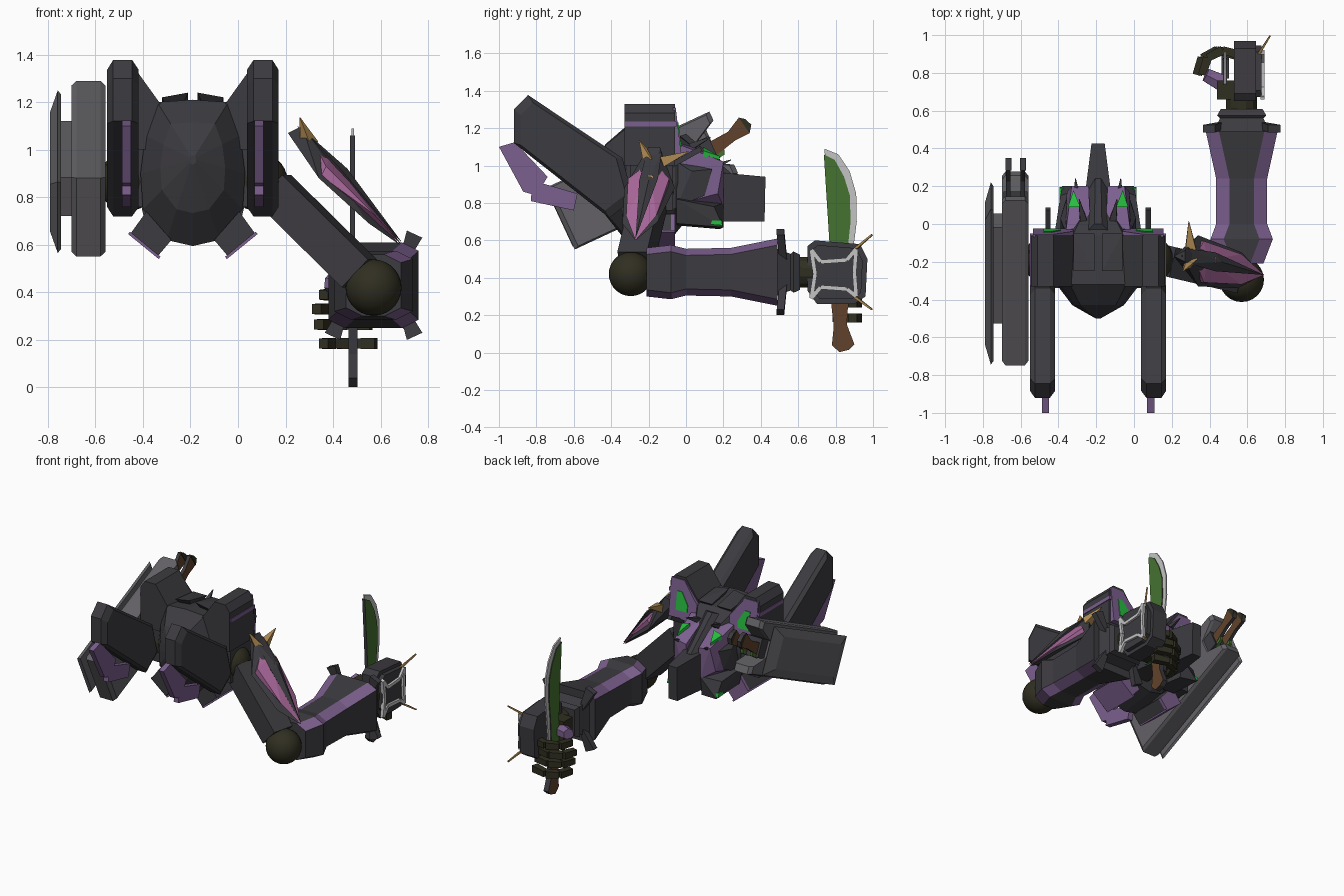
import bpy, bmesh, math
from mathutils import Vector

if "Cube" in bpy.data.objects:
    bpy.data.objects.remove(bpy.data.objects["Cube"])
CX = -0.19  # mirror plane of the torso


def material(name, r, g, b):
    m = bpy.data.materials.new(name)
    m.use_nodes = True
    m.diffuse_color = (r, g, b, 1)
    m.node_tree.nodes["Principled BSDF"].inputs["Base Color"].default_value = (r, g, b, 1)
    return m


DARK = material("charcoal", .045, .043, .05)
PURPLE = material("purple", .2, .115, .27)
PINK = material("mauve pink", .40, .14, .33)
GREY = material("shield grey", .125, .12, .132)
OLIVE = material("dark olive", .03, .028, .015)
BROWN = material("grip brown", .12, .055, .025)
TAN = material("horn tan", .45, .27, .09)
GREEN = material("bright green", .02, .5, .05)
BLADE = material("blade green", .06, .17, .03)
WHITE = material("pale edge", .55, .55, .55)


def finish(name, bm, *mats):
    bmesh.ops.recalc_face_normals(bm, faces=bm.faces)
    me = bpy.data.meshes.new(name)
    bm.to_mesh(me)
    bm.free()
    ob = bpy.data.objects.new(name, me)
    bpy.context.collection.objects.link(ob)
    for m in mats:
        me.materials.append(m)
    return ob


def hull(name, pts, mat):
    bm = bmesh.new()
    bmesh.ops.convex_hull(bm, input=[bm.verts.new(p) for p in pts])
    bmesh.ops.delete(bm, geom=[v for v in bm.verts if not v.link_faces], context="VERTS")
    bmesh.ops.dissolve_limit(bm, angle_limit=.02, verts=bm.verts, edges=bm.edges)
    return finish(name, bm, mat)


def box(name, lo, hi, mat):
    return hull(name, [(x, y, z) for x in (lo[0], hi[0]) for y in (lo[1], hi[1])
                       for z in (lo[2], hi[2])], mat)


def loft(name, rings, *mats, rim=0):
    bm = bmesh.new()
    loops = [[bm.verts.new(p) for p in r] for r in rings]
    for a, b in zip(loops, loops[1:]):
        for i in range(len(a)):
            j = (i + 1) % len(a)
            bm.faces.new((a[i], a[j], b[j], b[i])).material_index = rim
    bm.faces.new(loops[0])
    bm.faces.new(loops[-1])
    return finish(name, bm, *mats)


def prism(name, poly, lo, hi, mat, axis=0, rim=None):
    """Extrude a (y, z) outline along x, or an (x, z) outline along y."""
    rings = [[(t, a, b) if axis == 0 else (a, t, b) for a, b in poly] for t in (lo, hi)]
    return loft(name, rings, mat, rim or mat, rim=1)


def beam(name, a, b, w, mat, end=1.0, sides=4):
    """Straight bar from a to b, tapering to the factor end."""
    a, b = Vector(a), Vector(b)
    q = (b - a).to_track_quat("Z", "Y")
    turns = [math.tau * (i + .5) / sides for i in range(sides)]
    return loft(name, [[c + q @ Vector((r * math.cos(t), r * math.sin(t), 0)) for t in turns]
                       for c, r in ((a, w), (b, w * end))], mat)


def ball(name, c, r, mat):
    bm = bmesh.new()
    bmesh.ops.create_uvsphere(bm, u_segments=24, v_segments=14, radius=r)
    bmesh.ops.translate(bm, vec=c, verts=bm.verts)
    for f in bm.faces:
        f.smooth = True
    finish(name, bm, mat)


# Torso shell with pointed dome, prow and crest
half = [(0, 1.21), (.15, 1.2), (.2, 1.06), (.22, .9), (.21, .75), (.11, .62), (0, .595)]
outline = half + [(-x, z) for x, z in half[-2:0:-1]]
loft("torso_shell", [[(CX + x * s, y, .96 + (z - .96) * s) for x, z in outline]
                     for y, s in ((.06, .5), (-.06, .9), (-.32, 1), (-.43, .62), (-.5, .06))], DARK)
box("shoulder_core", (CX - .34, -.3, .76), (CX + .34, -.07, 1.02), DARK)
hull("chest_prow", [(CX + s * w, y, z) for s in (-1, 1) for w, y, z in (
    (.09, 0, .98), (.09, 0, .7), (.05, .3, .94), (.05, .3, .7), (.035, .425, .94), (.035, .42, .7))], DARK)
hull("chest_crest", [(CX + s * w, y, z) for s in (-1, 1) for w, y, z in (
    (.07, -.05, 1.15), (.07, -.05, .95), (.02, .0, 1.17), (.015, .24, .96), (.06, .2, .93))], DARK)

# Mirrored torso parts
wing = [(-.92, 1.12), (-.92, 1.3), (-.845, 1.377), (-.34, 1.04), (-.28, .82), (-.41, .72)]
mid = Vector((-.62, 1.04))
wing_face = [mid + (Vector(p) - mid) * .88 for p in wing]
flap = [(.195, .74), (.26, .65), (.145, .555), (.09, .62)]
for side, s in (("left", 1), ("right", -1)):
    def m(x, y, z):
        return CX + s * x, y, z

    def mhull(name, pts, mat):
        hull(f"{side}_{name}", [m(*p) for p in pts], mat)

    def mprism(name, poly, lo, hi, mat, axis=0):
        if axis:
            prism(f"{side}_{name}", [(CX + s * x, z) for x, z in poly], lo, hi, mat, 1)
        else:
            prism(f"{side}_{name}", poly, CX + s * lo, CX + s * hi, mat)

    # Shoulder block with its sloped rear frame and light
    mprism("shoulder_block", [(.1, 1.0), (.12, 1.17), (.235, 1.33), (.32, 1.33), (.355, 1.28),
                              (.355, 1.0)], -.33, -.06, DARK, axis=1)
    box(f"{side}_shoulder_trim", m(.34, -.325, 1.21), m(.36, -.05, 1.235), PURPLE)
    for part, mat, out, ring in (
            ("frame", PURPLE, 0, ((.13, 1.04), (.13, 1.17), (.24, 1.31), (.345, 1.31), (.345, 1.04))),
            ("light", GREEN, .005, ((.2, 1.1), (.2, 1.15), (.25, 1.23), (.29, 1.23), (.29, 1.1)))):
        mhull("shoulder_" + part, [(x, y, z) for x, z in ring
                                   for y in (-.07, out - .055 + (1.31 - z) * .12)], mat)
    mhull("collar_piece", [(.02, -.25, 1.24), (.13, -.25, 1.22), (.02, -.05, 1.2),
                           (.13, -.05, 1.2), (.08, -.15, 1.1)], DARK)
    ball(f"{side}_shoulder_ball", m(.275, -.19, .865), .124, OLIVE)

    # Binder wing, chamfered towards its outer faces
    mhull("binder_wing", [(x, *p) for ps, xs in ((wing, (.255, .335)), (wing_face, (.228, .36)))
                          for p in ps for x in xs], DARK)
    mprism("binder_fin_tip", [(-1, 1.1), (-.915, 1.125), (-.74, .94), (-.8, .84), (-.87, .86)],
           .26, .298, PURPLE)
    mprism("binder_fin_root", [(-.82, .92), (-.58, .85), (-.6, .76), (-.83, .81)], .26, .298, PURPLE)

    # Chest plates with lights and spikes
    mhull("chest_plate", ((.04, -.02, 1.13), (.17, -.03, 1.11), (.185, -.02, .8), (.05, .2, 1.0),
                          (.14, .2, 1.02), (.165, .17, .85), (.06, .2, .78)), PURPLE)
    mhull("chest_light", [(x, y, z - d) for d in (0, .03) for x, y, z in (
        (.095, .09, 1.1), (.16, .09, 1.08), (.13, .18, 1.05))], GREEN)
    mhull("chest_guard", ((.17, -.05, 1.02), (.2, -.05, .78), (.165, .14, .98), (.18, .1, .84),
                          (.2, .03, .97)), DARK)
    beam(f"{side}_cheek_spike", m(.11, .12, .98), m(.12, .24, 1.03), .03, DARK, .1)
    beam(f"{side}_crest_spike", m(.07, -.02, 1.08), m(.1, .13, 1.15), .035, DARK, .1)
    beam(f"{side}_shoulder_post", m(.265, -.08, 1.0), m(.265, .08, 1.09), .02, DARK)

    # Waist flaps and hips
    mprism("waist_flap", flap, -.34, -.08, DARK, axis=1)
    mprism("waist_flap_sole", [(.265, .655), (.272, .645), (.143, .54), (.136, .55)],
           -.33, -.06, PURPLE, axis=1)
    mprism("waist_flap_end", flap, -.08, -.06, PURPLE, axis=1)
    mhull("hip_block", ((.05, 0, .85), (.23, -.05, .82), (.2, .15, .78), (.06, .2, .8), (.2, -.05, .69),
                        (.19, .2, .67), (.06, .18, .66), (.05, -.05, .68)), DARK)
    mhull("hip_light", [(x, y, z) for x in (.18, .204) for y, z in (
        (.13, .685), (.195, .68), (.19, .71), (.14, .705))], GREEN)

# Shield carried on the right, tilted in the yz plane, notched where the swords go in
TILT = math.radians(25)


def tilted(u, v, yc=-.235, zc=.92):
    c, s = math.cos(TILT), math.sin(TILT)
    return yc + u * c - v * s, zc + u * s + v * c


def shield_layer(name, layers, mat, uc=0):
    hull(name, [(x, *tilted(uc + u, v)) for x, hu, hv in layers
                for u in (-hu, hu) for v in (-hv, hv)], mat)


slab = [(-.482, -.182), (.482, -.182), (.482, -.13), (.35, -.06), (.35, .06), (.482, .13),
        (.482, .182), (-.482, .182)]
loft("shield_inner_slab", [[(x, *tilted(u * k, v * k)) for u, v in slab] for x, k in (
    (-.558, .95), (-.578, 1), (-.68, 1), (-.70, .95))], GREY)
shield_layer("scabbard_mouth", ((-.565, .06, .065), (-.69, .06, .065)), DARK, .36)
shield_layer("shield_core", ((-.76, .28, .09), (-.69, .28, .09)), GREY)
shield_layer("shield_outer_plate", ((-.745, .44, .155), (-.758, .455, .165), (-.79, .36, .11)), GREY, -.03)
beam("shield_mount", (-.5, -.19, .87), (-.6, -.19, .9), .07, DARK)

# Held sword and the two stored grips
grip = [(.77, .32), (.87, .32), (.86, .15), (.9, .045), (.87, .015), (.82, .002), (.78, .04), (.79, .14)]
prism("sword_grip", grip, .464, .502, BROWN, rim=DARK)
prism("blade_edge", [(.78, .3), (.775, .6), (.74, 1.09), (.815, 1.06), (.875, .97), (.91, .85),
                     (.913, .7), (.895, .56), (.87, .3)], .477, .487, WHITE)
prism("blade_body", [(.768, .3), (.766, .6), (.737, 1.06), (.795, 1.03), (.845, .94), (.876, .84),
                     (.88, .7), (.865, .56), (.85, .3)], .471, .493, BLADE, rim=DARK)
c, s = (f(math.radians(122)) * .85 for f in (math.cos, math.sin))
stored = [(.12 + (y - .82) * c - (z - .32) * s, 1.075 + (y - .82) * s + (z - .32) * c) for y, z in grip]
for i, x in enumerate((-.665, -.588)):
    prism(f"stored_grip_{i}", stored, x - .012, x + .012, BROWN, rim=DARK)
    prism(f"stored_pommel_{i}", stored[3:7], x - .016, x + .016, OLIVE)
    prism(f"stored_blade_root_{i}", [tilted(u, v) for u, v in (
        (.4, -.07), (.46, -.06), (.47, -.035), (.4, -.03))], x - .01, x + .01, BLADE)

# Upper arm, elbow and shoulder plate
beam("upper_arm", (.15, -.19, .835), (.51, -.275, .48), .115, DARK, 1.0)
ball("elbow_ball", (.57, -.295, .42), .118, OLIVE)
hull("shoulder_plate_back", [(.21, -.17, 1.07), (.27, -.14, 1.1), (.27, -.2, 1.1), (.34, -.06, .88),
                             (.34, -.33, .88), (.57, -.15, .7), (.55, -.34, .69), (.68, -.27, .6)], DARK)
for y, far in ((-.09, -.16), (-.31, -.32)):
    hull("shoulder_plate_panel", [(.32, -.18, 1.03), (.37, y, .93), (.57, far, .73), (.69, -.27, .6),
                                  (.39, -.19, .97), (.35, y, .89)], PINK)
hull("shoulder_plate_ridge", [(.25, -.17, 1.1), (.29, -.13, 1.07), (.29, -.21, 1.07), (.43, -.15, .93),
                              (.43, -.25, .92), (.46, -.2, .92), (.69, -.27, .61), (.36, -.18, .9)], DARK)
beam("front_horn", (.3, -.19, 1.02), (.26, -.25, 1.135), .04, TAN, .05)
beam("rear_horn", (.3, -.13, 1.02), (.29, .015, 1.075), .04, TAN, .05)
beam("small_horn", (.42, -.19, .94), (.46, -.19, .84), .022, TAN, .1)

# Forearm with shallow purple chamfers
signs = ((-1, -1), (1, -1), (1, 1), (-1, 1))
rings = []
for y, hx, hz in ((-.21, .115, .13), (-.08, .165, .145), (0, .135, .125), (.24, .135, .13), (.49, .19, .18)):
    ix, iz = hx - .07, hz - .035
    rings.append([(.57 + a, y, .43 + b) for a, b in (
        (hx, -iz), (hx, iz), (ix, hz), (-ix, hz), (-hx, iz), (-hx, -iz), (-ix, -hz), (ix, -hz))])
arm = loft("forearm", rings, DARK, PURPLE)
for p in arm.data.polygons:
    p.material_index = int(abs(p.normal.x) > .25 and abs(p.normal.z) > .25)

# Cuff with four flared corners, wrist
loft("cuff", [[(.57 + a * w, y, .43 + b * w * .85) for a, b in signs]
              for y, w in ((.48, .15), (.56, .115), (.575, .13), (.61, .11))], DARK)
for a, b in signs:
    hull("cuff_corner", [(.57 + a * x, y + d, .43 + b * z) for x, z, y in (
        (.1, .08, .5), (.14, .23, .485), (.205, .2, .485), (.12, .06, .5)) for d in (0, .04)], DARK)
beam("wrist", (.57, .58, .43), (.57, .68, .43), .085, OLIVE, 1, 12)

# Hand guard with pale outline and whiskers
guard = [(.65, .57), (.69, .6), (.93, .58), (.97, .5), (.96, .3), (.9, .26), (.7, .26), (.65, .33)]
prism("hand_guard", guard, .53, .645, DARK)
prism("hand_guard_face", [(.12 + y * .85, .065 + z * .85) for y, z in guard], .64, .675, DARK)
trim = [(.67, .55), (.72, .485), (.86, .495), (.91, .555), (.9, .43), (.91, .3), (.86, .34),
        (.72, .35), (.67, .29), (.69, .42)]
for p, q in zip(trim, trim[1:] + trim[:1]):
    beam("guard_trim", (.68, *p), (.68, *q), .016, WHITE)
for z, tip in ((.55, .63), (.3, .23)):
    beam("whisker", (.66, .9, z), (.72, .995, tip), .01, TAN, .6)

# Hand
box("palm", (.44, .66, .3), (.55, .76, .5), OLIVE)
path = [(.55, .89), (.44, .92), (.36, .88), (.33, .79)]
for z, dx in ((.39, .03), (.33, 0), (.265, .01), (.185, .03)):
    for p, q in zip(path, path[1:]):
        beam("finger_joint", (p[0] + dx, p[1], z), (q[0] + dx, q[1], z), .034, OLIVE, .85)
beam("thumb", (.46, .75, .43), (.38, .79, .44), .05, PURPLE, .8, 6)
